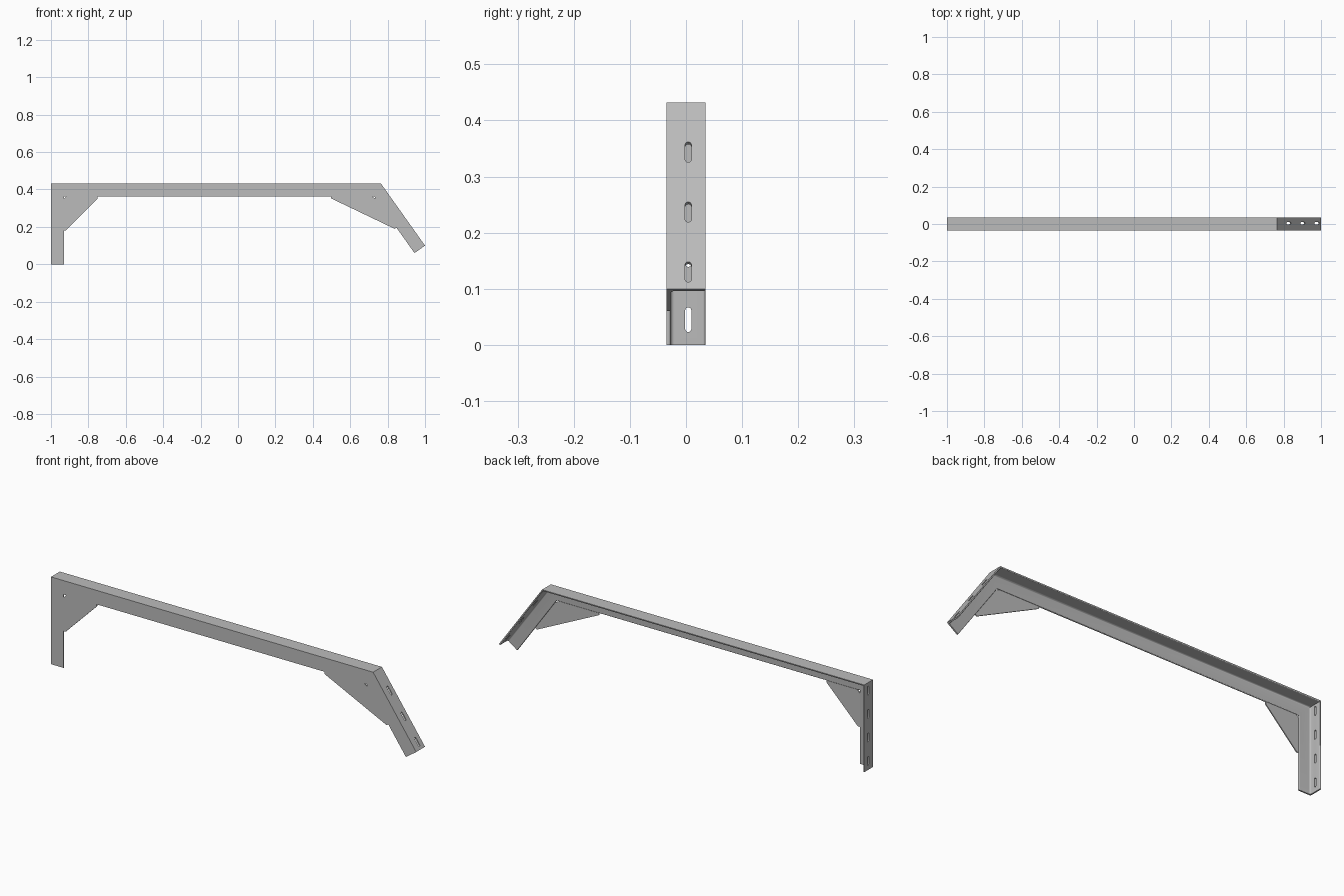
import bpy
import bmesh
import math
from mathutils import Vector

if "Cube" in bpy.data.objects:
    bpy.data.objects.remove(bpy.data.objects["Cube"])

# One plain steel colour
steel = bpy.data.materials.new("grey_steel")
steel.use_nodes = True
steel.diffuse_color = (0.5, 0.5, 0.5, 1)
steel.node_tree.nodes["Principled BSDF"].inputs["Base Color"].default_value = steel.diffuse_color

HALF = 0.0345      # half the flange width
WIDTH = 2 * HALF
THICK = 0.007
FILLET = 0.007
TOE = 0.004
PATH = [Vector(p) for p in ((-1, 0), (-1, 0.432), (0.764, 0.432), (1, 0.1))]


def make_object(name, bm):
    bmesh.ops.recalc_face_normals(bm, faces=bm.faces)
    mesh = bpy.data.meshes.new(name)
    bm.to_mesh(mesh)
    bm.free()
    mesh.materials.append(steel)
    obj = bpy.data.objects.new(name, mesh)
    bpy.context.collection.objects.link(obj)
    return obj


def arc(cx, cy, r, start, end, steps=5):
    return [(cx + r * math.cos(a), cy + r * math.sin(a))
            for a in (math.radians(start + (end - start) * i / steps) for i in range(steps + 1))]


def inward(d):
    return Vector((d.y, -d.x))


def angle_section():
    # (y, depth below the outer face) of an L-shaped rolled section
    pts = [(-HALF, 0), (HALF, 0)]
    pts += arc(HALF - TOE, THICK - TOE, TOE, 0, 90)
    pts += arc(-HALF + THICK + FILLET, THICK + FILLET, FILLET, 270, 180)
    pts += arc(-HALF + THICK - TOE, WIDTH - TOE, TOE, 0, 90)
    return pts + [(-HALF, WIDTH)]


def swept_frame():
    # Sweep the section round the bends with mitred corners
    dirs = [(b - a).normalized() for a, b in zip(PATH, PATH[1:])]
    bm = bmesh.new()
    rings = []
    for i, p in enumerate(PATH):
        n1 = inward(dirs[max(i - 1, 0)])
        n2 = inward(dirs[min(i, len(dirs) - 1)])
        mitre = (n1 + n2) / (1 + n1.dot(n2))
        rings.append([bm.verts.new((p.x + mitre.x * d, y, p.y + mitre.y * d))
                      for y, d in angle_section()])
    count = len(rings[0])
    for a, b in zip(rings, rings[1:]):
        for j in range(count):
            k = (j + 1) % count
            bm.faces.new((a[j], a[k], b[k], b[j]))
    bm.faces.new(rings[0])
    bm.faces.new(rings[-1])
    return make_object("angle_iron_frame", bm)


def slot_cutter(centre, along):
    # Rounded slot prism running through an outer flange
    across = inward(along)
    half, r = 0.0165, 0.0055
    outline = arc(half, 0, r, -90, 90, 8) + arc(-half, 0, r, 90, 270, 8)
    bm = bmesh.new()
    ends = []
    for depth in (-0.02, 0.02):
        ring = []
        for u, v in outline:
            p = centre + along * u + across * depth
            ring.append(bm.verts.new((p.x, 0.004 + v, p.y)))
        ends.append(ring)
    n = len(outline)
    for j in range(n):
        k = (j + 1) % n
        bm.faces.new((ends[0][j], ends[0][k], ends[1][k], ends[1][j]))
    bm.faces.new(ends[0])
    bm.faces.new(ends[1])
    return make_object("slot_cutter", bm)


def cut_slots(frame, start, along, first, spacing, number):
    for i in range(number):
        cutter = slot_cutter(start + along * (first + spacing * i), along)
        mod = frame.modifiers.new("slot", 'BOOLEAN')
        mod.operation = 'DIFFERENCE'
        mod.solver = 'EXACT'
        mod.object = cutter
        bpy.ops.object.modifier_apply(modifier=mod.name)
        bpy.data.objects.remove(cutter)


def gusset(name, corner, u, v, len_u, len_v):
    # Thin web plate with a clipped inner corner and squared outer tips
    step, clip = 0.011, 0.014
    nu = (v - u * u.dot(v)).normalized() * step
    nv = (u - v * u.dot(v)).normalized() * step
    outline = [corner + u * clip, corner + u * len_u, corner + u * len_u + nu,
               corner + v * len_v + nv, corner + v * len_v, corner + v * clip]
    bm = bmesh.new()
    face = bm.faces.new([bm.verts.new((p.x, -HALF, p.y)) for p in outline])
    ext = bmesh.ops.extrude_face_region(bm, geom=[face])
    verts = [e for e in ext["geom"] if isinstance(e, bmesh.types.BMVert)]
    bmesh.ops.translate(bm, verts=verts, vec=(0, 0.005, 0))
    return make_object(name, bm)


# Frame with slotted end legs
slope = (PATH[3] - PATH[2]).normalized()
frame = swept_frame()
bpy.context.view_layer.objects.active = frame
frame.select_set(True)
cut_slots(frame, PATH[0], Vector((0, 1)), 0.045, 0.116, 4)
cut_slots(frame, PATH[3], -slope, 0.037, 0.131, 3)
bpy.ops.object.shade_smooth_by_angle(angle=math.radians(30))

# Corner plates at the two inner bends
inner_z = PATH[1].y - WIDTH
gusset("straight_leg_gusset", Vector((-1 + WIDTH, inner_z)),
       Vector((1, 0)), Vector((0, -1)), 0.181, 0.181)
edge = PATH[3] + inward(slope) * WIDTH
bend = edge + slope * ((inner_z - edge.y) / slope.y)
gusset("sloped_leg_gusset", bend, Vector((-1, 0)), slope, 0.23, 0.205)
